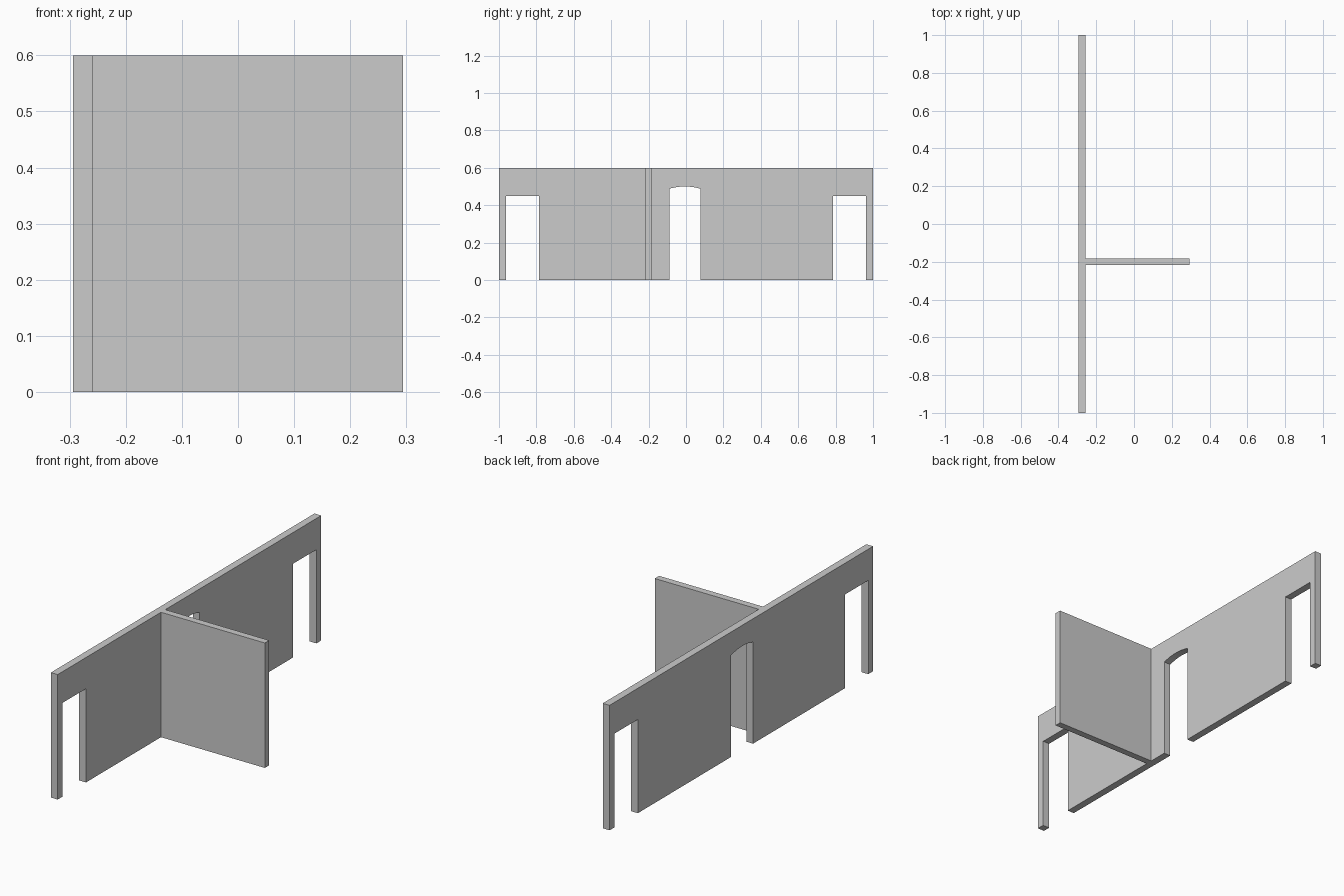
import bpy, bmesh, math
from mathutils import Vector

if "Cube" in bpy.data.objects:
    bpy.data.objects.remove(bpy.data.objects["Cube"])

H = 0.60                      # wall height
X0, X1 = -0.294, -0.258       # long wall thickness
X_END = 0.294                 # free end of the cross wall

grey = bpy.data.materials.new("plaster_grey")
grey.diffuse_color = (0.6, 0.6, 0.6, 1)
grey.use_nodes = True
grey.node_tree.nodes["Principled BSDF"].inputs["Base Color"].default_value = grey.diffuse_color


def extrude_profile(name, points, offset):
    """Fill a flat outline and extrude it along offset."""
    bm = bmesh.new()
    face = bm.faces.new([bm.verts.new(p) for p in points])
    ext = bmesh.ops.extrude_face_region(bm, geom=[face])
    moved = [g for g in ext["geom"] if isinstance(g, bmesh.types.BMVert)]
    bmesh.ops.translate(bm, verts=moved, vec=Vector(offset))
    bmesh.ops.recalc_face_normals(bm, faces=bm.faces)
    mesh = bpy.data.meshes.new(name)
    bm.to_mesh(mesh)
    bm.free()
    mesh.materials.append(grey)
    obj = bpy.data.objects.new(name, mesh)
    bpy.context.collection.objects.link(obj)
    return obj


def doorway(y0, y1, spring, rise=0.0, steps=12):
    """Opening outline from floor to floor, with an optional segmental arch."""
    if rise == 0:
        top = [(y0, spring), (y1, spring)]
    else:
        half, mid = (y1 - y0) / 2, (y0 + y1) / 2
        r = (half * half + rise * rise) / (2 * rise)
        a = math.asin(half / r)
        angles = [-a + 2 * a * i / steps for i in range(steps + 1)]
        top = [(mid + r * math.sin(t), spring + rise - r + r * math.cos(t))
               for t in angles]
    return [(y0, 0)] + top + [(y1, 0)]


# Long wall with two square doorways and one arched doorway
outline = [(-1, 0)]
outline += doorway(-0.963, -0.785, 0.45)
outline += doorway(-0.089, 0.077, 0.488, rise=0.012)
outline += doorway(0.785, 0.963, 0.45)
outline += [(1, 0), (1, H), (-1, H)]
extrude_profile("long_wall", [(X0, y, z) for y, z in outline], (X1 - X0, 0, 0))

# Plain cross wall butting against the long wall
extrude_profile("cross_wall",
                [(X1, -0.216, 0), (X_END, -0.216, 0), (X_END, -0.216, H), (X1, -0.216, H)],
                (0, 0.033, 0))
